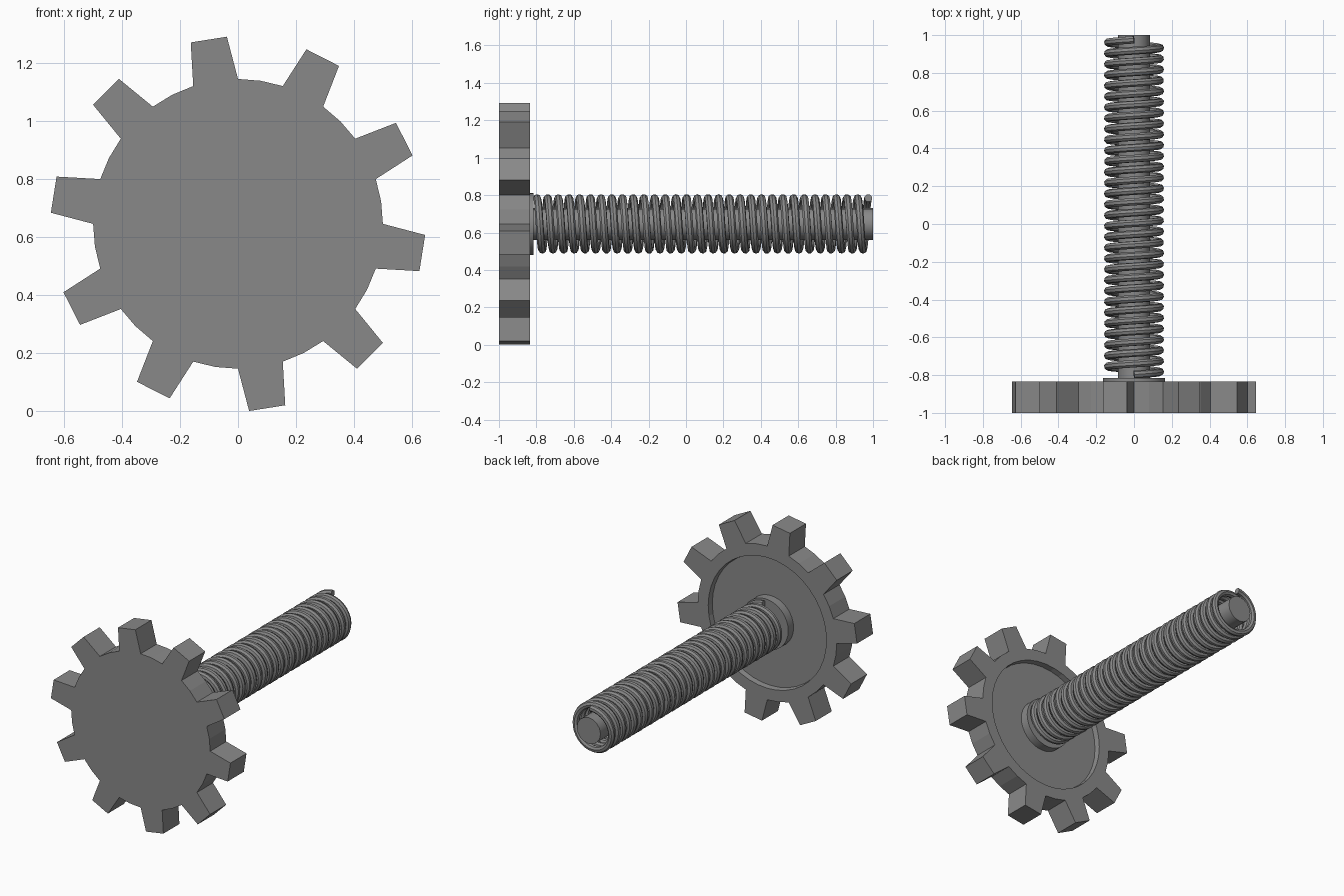
import bpy, bmesh, math
from mathutils import Matrix

cube = bpy.data.objects.get("Cube")
if cube:
    bpy.data.objects.remove(cube, do_unlink=True)

CENTRE_Z = 0.646
FRONT, BACK, ROD_END = -1.0, -0.835, 1.0
FLOOR = BACK - 0.035

steel = bpy.data.materials.new("steel grey")
steel.use_nodes = True
grey = (0.25, 0.25, 0.25, 1)
steel.diffuse_color = grey
steel.node_tree.nodes["Principled BSDF"].inputs["Base Color"].default_value = grey


def polar(radius, degrees, y):
    a = math.radians(degrees)
    return (radius * math.cos(a), y, CENTRE_Z + radius * math.sin(a))


def add_mesh(name, bm, smooth=False):
    bmesh.ops.recalc_face_normals(bm, faces=bm.faces)
    mesh = bpy.data.meshes.new(name)
    bm.to_mesh(mesh)
    bm.free()
    mesh.materials.append(steel)
    obj = bpy.data.objects.new(name, mesh)
    bpy.context.collection.objects.link(obj)
    if smooth:
        smooth_object(obj)
    return obj


def smooth_object(obj):
    bpy.ops.object.select_all(action='DESELECT')
    obj.select_set(True)
    bpy.context.view_layer.objects.active = obj
    bpy.ops.object.shade_smooth_by_angle(angle=math.radians(40))


def cylinder(name, radius, y0, y1, sides):
    bm = bmesh.new()
    place = (Matrix.Translation((0, (y0 + y1) / 2, CENTRE_Z))
             @ Matrix.Rotation(math.radians(90), 4, 'X'))
    bmesh.ops.create_cone(bm, cap_ends=True, segments=sides, radius1=radius,
                          radius2=radius, depth=y1 - y0, matrix=place)
    return add_mesh(name, bm, smooth=True)


# Toothed wheel: outline walls, flat front, rim and recessed back
TEETH, ROOT, TIP, RECESS = 10, 0.5, 0.647, 0.425
bm = bmesh.new()
front, back, lip, floor = [], [], [], []
teeth = []
for i in range(TEETH * 4):
    angle = 90 + 9 * i
    front.append(bm.verts.new(polar(ROOT, angle, FRONT)))
    back.append(bm.verts.new(polar(ROOT, angle, BACK)))
    lip.append(bm.verts.new(polar(RECESS, angle, BACK)))
    floor.append(bm.verts.new(polar(RECESS - 0.005, angle, FLOOR)))
for i in range(TEETH * 4):
    j = (i + 1) % (TEETH * 4)
    bm.faces.new((back[i], back[j], lip[j], lip[i]))
    bm.faces.new((lip[i], lip[j], floor[j], floor[i]))
    if i % 4 > 1:
        bm.faces.new((front[i], front[j], back[j], back[i]))
bm.faces.new(front)
bm.faces.new(floor)

# Tapered teeth on every other pair of wheel segments
for t in range(TEETH):
    a = 90 + 36 * t
    i = 4 * t
    k = (i + 2) % (TEETH * 4)
    tips = [[bm.verts.new(polar(TIP, a + d, y)) for d in (3.4, 14.6)]
            for y in (FRONT, BACK)]
    f, b = tips
    bm.faces.new((front[i], f[0], f[1], front[k], front[i + 1]))
    bm.faces.new((back[i], b[0], b[1], back[k], back[i + 1]))
    bm.faces.new((f[0], f[1], b[1], b[0]))
    bm.faces.new((front[i], f[0], b[0], back[i]))
    bm.faces.new((front[k], f[1], b[1], back[k]))
add_mesh("toothed_wheel", bm)

# Collar and central rod
cylinder("collar", 0.165, FLOOR, -0.815, 32)
cylinder("rod", 0.085, FLOOR, ROD_END, 16)

# Coil spring wound around the rod
TURNS, STEPS, START, END = 31, 32, -0.797, 0.975
count = TURNS * STEPS + 1
curve = bpy.data.curves.new("coil_spring", 'CURVE')
curve.dimensions = '3D'
curve.bevel_depth = 0.021
curve.bevel_resolution = 2
curve.use_fill_caps = True
path = curve.splines.new('POLY')
path.points.add(count - 1)
for n, point in enumerate(path.points):
    y = START + (END - START) * n / (count - 1)
    point.co = (*polar(0.138, 90 - 360 * n / STEPS, y), 1)
curve.materials.append(steel)
spring = bpy.data.objects.new("coil_spring", curve)
bpy.context.collection.objects.link(spring)
bpy.ops.object.select_all(action='DESELECT')
spring.select_set(True)
bpy.context.view_layer.objects.active = spring
bpy.ops.object.convert(target='MESH')
smooth_object(bpy.context.view_layer.objects.active)
